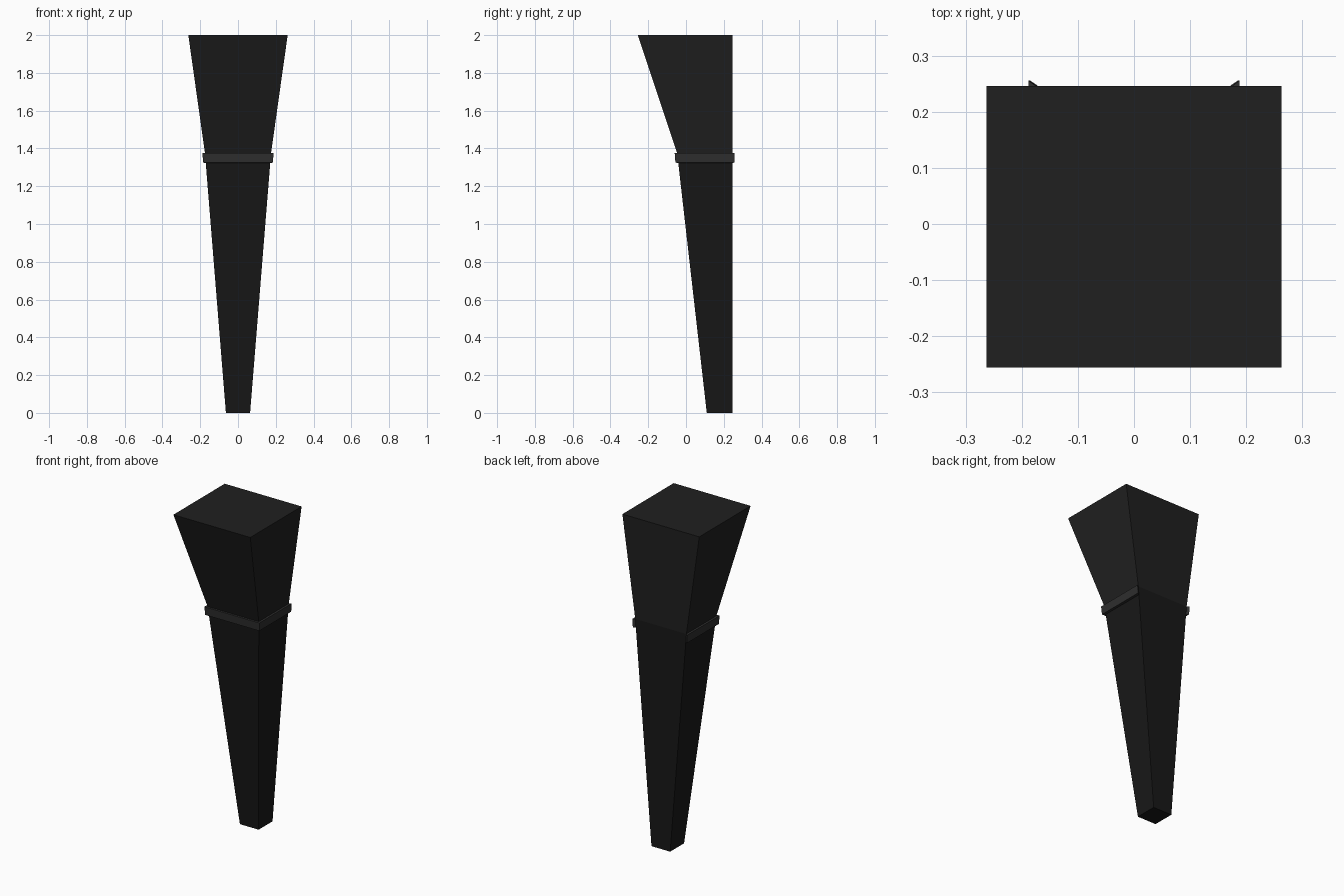
import bpy

if "Cube" in bpy.data.objects:
    bpy.data.objects.remove(bpy.data.objects["Cube"])


def material(name, value):
    m = bpy.data.materials.new(name)
    m.diffuse_color = (value, value, value, 1)
    m.use_nodes = True
    m.node_tree.nodes["Principled BSDF"].inputs["Base Color"].default_value = m.diffuse_color
    return m


def make(name, verts, faces, mat):
    me = bpy.data.meshes.new(name)
    me.from_pydata(verts, [], faces)
    me.materials.append(mat)
    ob = bpy.data.objects.new(name, me)
    bpy.context.collection.objects.link(ob)
    return ob


def path(half, front, back, z):
    # back left, front left, front right, back right
    return [(-half, back, z), (-half, front, z), (half, front, z), (half, back, z)]


def taper(name, low, high, mat):
    sides = [((i + 1) % 4 + 0, (i + 2) % 4, (i + 2) % 4 + 4, (i + 1) % 4 + 4) for i in range(4)]
    return make(name, low + high, [(3, 2, 1, 0), (4, 5, 6, 7)] + sides, mat)


BACK = 0.246
joint = path(0.175, -0.047, BACK, 1.376)

# Lower shaft and flared upper block, sharing a flat back
taper("lower_shaft", path(0.064, 0.11, BACK, 0), joint, material("shaft_black", 0.009))
taper("flared_top", joint, path(0.263, -0.2555, BACK, 2), material("top_black", 0.014))

# Collar wrapping the front and sides only, with splayed ends at the back
inner_low, inner_high = path(0.171, -0.041, BACK, 1.323), joint
outer_low = path(0.185, -0.056, 0.2555, 1.325)
outer_high = path(0.188, -0.06, 0.2555, 1.376)
rings = [inner_low, outer_low, outer_high, inner_high]
verts = [ring[i] for i in range(4) for ring in rings]
faces = [(4 * i + k, 4 * i + 4 + k, 4 * i + 4 + (k + 1) % 4, 4 * i + (k + 1) % 4)
         for i in range(3) for k in range(4)]
make("collar", verts, faces + [(0, 1, 2, 3), (15, 14, 13, 12)], material("collar_grey", 0.028))
